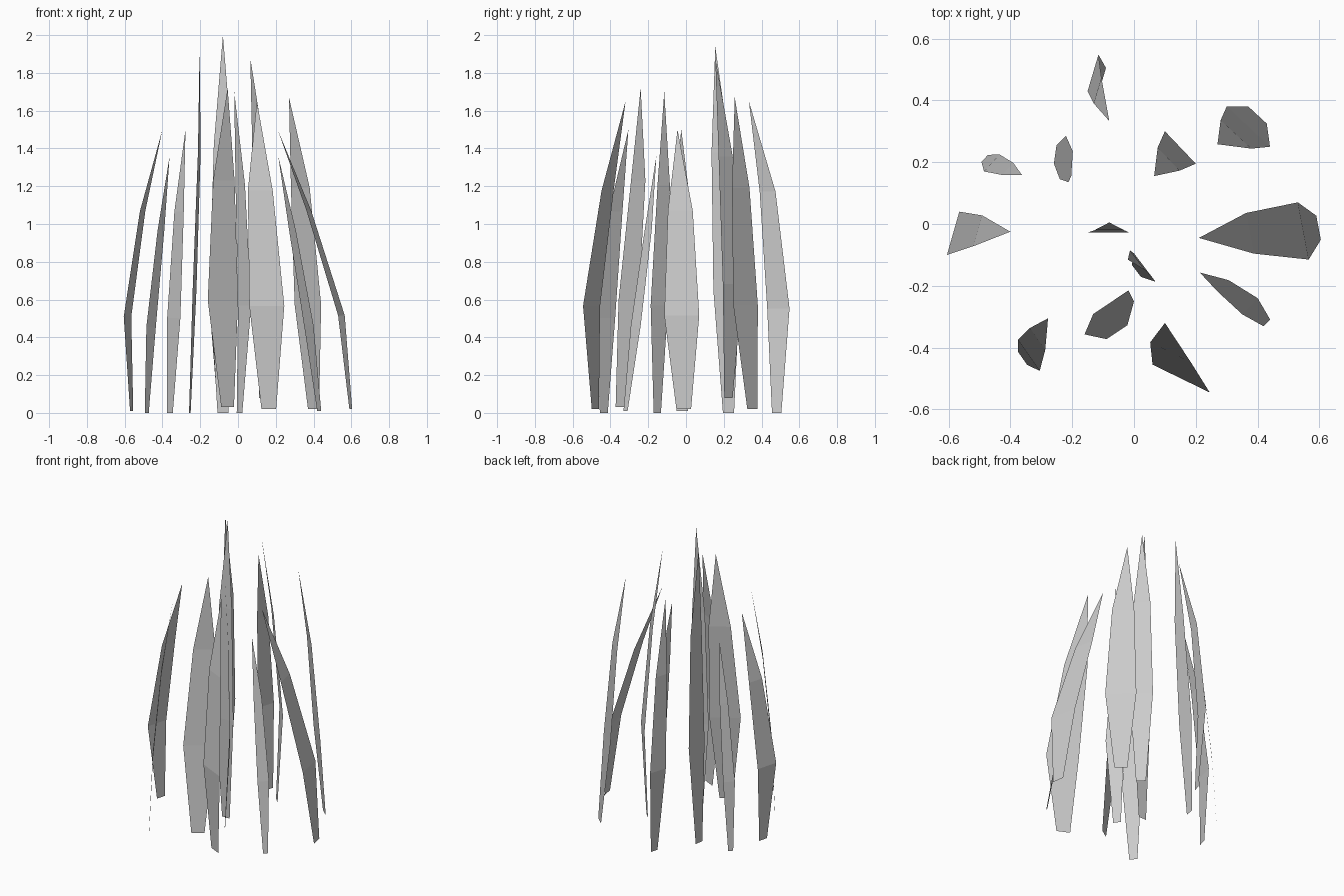
import bpy
from mathutils import Vector

if "Cube" in bpy.data.objects:
    bpy.data.objects.remove(bpy.data.objects["Cube"])


def leaf(name, base, left, right, upper, tip, height, z0=0.0):
    """Flat pointed blade: narrow foot, wide middle, tapering shoulder, tip.
    left/right are the two corners of the widest cross-section, seen from above;
    base and upper are the centres of the other two cross-sections."""
    left, right = Vector(left), Vector(right)
    half = (right - left) / 2
    sections = [
        (Vector(base), 0.0, 0.42),
        ((left + right) / 2, 0.335, 1.0),
        (Vector(upper), 0.71, 0.71),
    ]
    verts = []
    for centre, level, width in sections:
        z = z0 + level * (height - z0)
        for side in (-1, 1):
            p = centre + half * width * side
            verts.append((p.x, p.y, z))
    verts.append((tip[0], tip[1], height))
    faces = [(0, 1, 3, 2), (2, 3, 5, 4), (4, 5, 6)]
    mesh = bpy.data.meshes.new(name)
    mesh.from_pydata(verts, [], faces)
    mesh.update()
    obj = bpy.data.objects.new(name, mesh)
    bpy.context.collection.objects.link(obj)
    return obj


# Inner, tallest leaves
leaf("inner_leaf_centre", (-.08, -.015), (-.15, -.028), (-.015, -.028), (-.08, -.02), (-.08, .005), 2.0)
leaf("inner_leaf_left", (-.255, .225), (-.22, .285), (-.24, .145), (-.205, .185), (-.203, .155), 1.94)
leaf("inner_leaf_right", (.133, .225), (.10, .30), (.20, .195), (.112, .21), (.065, .155), 1.88, .08)
leaf("inner_leaf_front", (.008, -.152), (0, -.095), (.07, -.187), (.012, -.118), (-.02, -.115), 1.70)

# Middle ring
leaf("front_leaf_left", (-.055, -.35), (-.16, -.357), (0, -.25), (-.075, -.253), (-.055, -.24), 1.72, .03)
leaf("front_leaf_right", (.163, -.48), (.06, -.455), (.245, -.545), (.118, -.415), (.10, -.32), 1.65, .02)
leaf("back_leaf_right", (.40, .352), (.30, .38), (.44, .25), (.33, .29), (.27, .258), 1.67, .02)
leaf("back_leaf_centre", (-.098, .48), (-.115, .548), (-.15, .43), (-.118, .432), (-.08, .333), 1.65)

# Outer, shorter leaves
leaf("outer_leaf_right", (.597, -.012), (.53, .07), (.565, -.115), (.375, -.03), (.21, -.045), 1.50, .02)
leaf("outer_leaf_left", (-.563, -.02), (-.565, .04), (-.605, -.10), (-.505, -.022), (-.40, -.025), 1.50, .01)
leaf("outer_leaf_front_left", (-.36, -.435), (-.375, -.375), (-.305, -.475), (-.312, -.372), (-.278, -.305), 1.50)
leaf("outer_leaf_front_right", (.43, -.32), (.35, -.292), (.40, -.24), (.288, -.20), (.213, -.157), 1.36, .01)
leaf("outer_leaf_back_left", (-.483, .212), (-.435, .225), (-.485, .17), (-.408, .178), (-.362, .158), 1.36)
